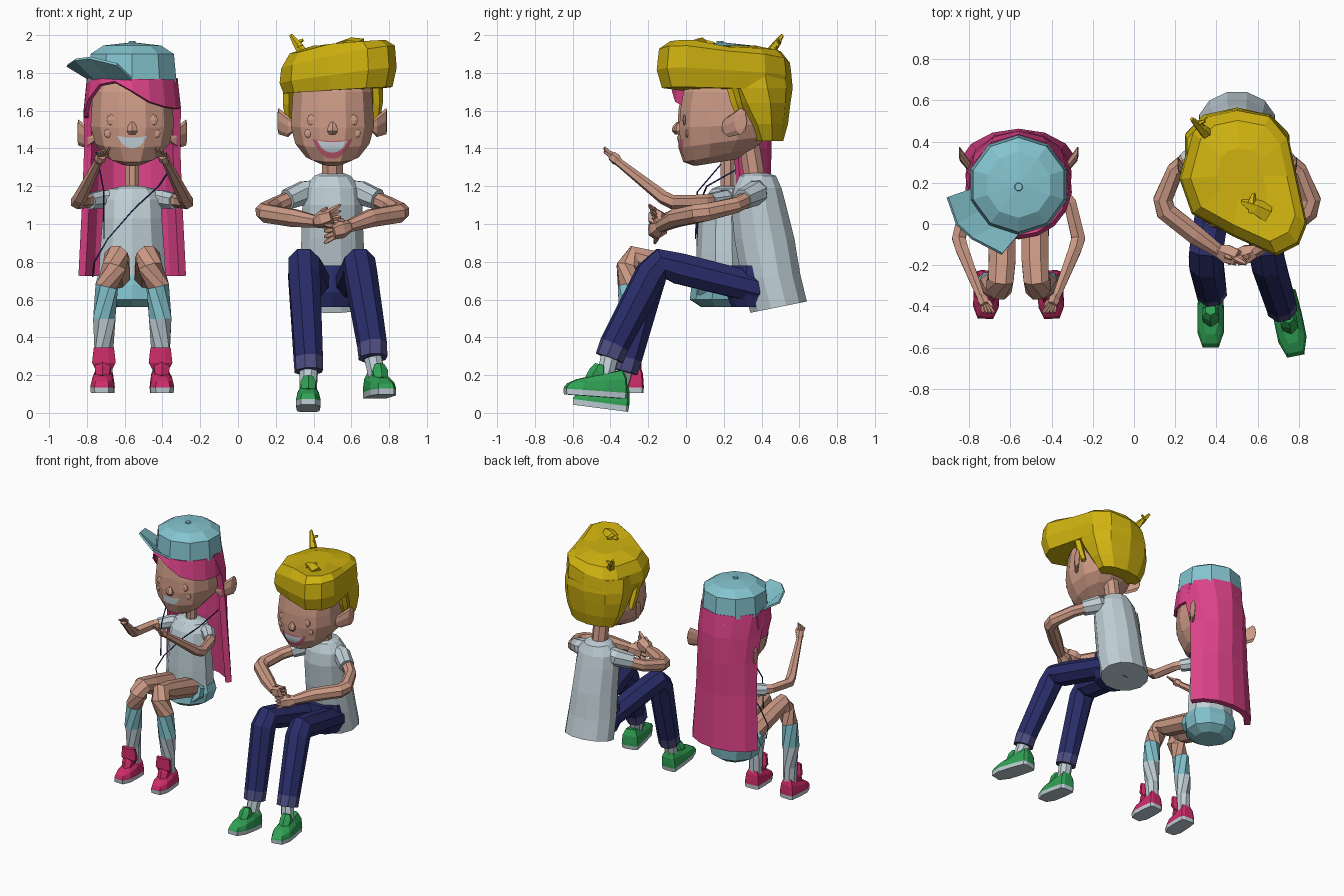
import bpy, bmesh, math
from mathutils import Vector, Matrix
from mathutils.bvhtree import BVHTree

if "Cube" in bpy.data.objects:
    bpy.data.objects.remove(bpy.data.objects["Cube"])

COLOURS = {
    "skin": (0.60, 0.32, 0.235), "pink": (0.72, 0.055, 0.25), "shoe_pink": (0.62, 0.025, 0.14),
    "teal": (0.23, 0.55, 0.62), "pale_grey": (0.52, 0.62, 0.67), "yellow": (0.63, 0.45, 0.005),
    "navy": (0.022, 0.026, 0.14), "cuff_blue": (0.075, 0.075, 0.22), "green": (0.03, 0.36, 0.09),
    "lip_red": (0.52, 0.11, 0.16)}
MATS = {}
for key, c in COLOURS.items():
    MATS[key] = bpy.data.materials.new(key)
    MATS[key].diffuse_color = (*c, 1)


def make(name, verts, faces, mats):
    """mats: one colour name, or one per face"""
    mats = [mats] * len(faces) if isinstance(mats, str) else mats
    used = list(dict.fromkeys(mats))
    me = bpy.data.meshes.new(name)
    me.from_pydata([tuple(v) for v in verts], [], faces)
    for m in used:
        me.materials.append(MATS[m])
    for p, m in zip(me.polygons, mats):
        p.material_index = used.index(m)
    bm = bmesh.new()
    bm.from_mesh(me)
    bmesh.ops.recalc_face_normals(bm, faces=bm.faces)
    bm.to_mesh(me)
    bm.free()
    ob = bpy.data.objects.new(name, me)
    bpy.context.collection.objects.link(ob)
    return ob


def loft(name, rings, mats, closed=True):
    """skin rings of points; mats: one colour, or one per segment"""
    n, k = len(rings[0]), len(rings) - 1
    seg = [mats] * k if isinstance(mats, str) else mats
    verts = [v for r in rings for v in r]
    faces, fm = [], []
    for i in range(k):
        for j in range(n if closed else n - 1):
            a, b = i * n + j, i * n + (j + 1) % n
            faces.append((a, b, b + n, a + n))
            fm.append(seg[i])
    if closed:
        faces += [tuple(range(n)), tuple(range(k * n, k * n + n))]
        fm += [seg[0], seg[-1]]
    return make(name, verts, faces, fm)


def ell(cx, cy, z, rx, ry, tilt=0.0, n=12, p=1.0):
    """horizontal oval; tilt raises z along y, p < 1 squares it"""
    out = []
    for i in range(n):
        a = 2 * math.pi * (i + 0.5) / n
        c, s = math.cos(a), math.sin(a)
        x, y = math.copysign(abs(c) ** p, c) * rx, math.copysign(abs(s) ** p, s) * ry
        out.append((cx + x, cy + y, z + tilt * y))
    return out


def tube(name, pts, radii, mats, n=8):
    pts = [Vector(p) for p in pts]
    rings = []
    for i, p in enumerate(pts):
        t = Vector()
        if i:
            t += (p - pts[i - 1]).normalized()
        if i < len(pts) - 1:
            t += (pts[i + 1] - p).normalized()
        q = t.normalized().to_track_quat('Z', 'Y')
        rings.append([p + q @ Vector((math.cos(2 * math.pi * (j + .5) / n) * radii[i],
                                      math.sin(2 * math.pi * (j + .5) / n) * radii[i], 0)) for j in range(n)])
    return loft(name, rings, mats)


def solidify(ob, t):
    m = ob.modifiers.new("thickness", 'SOLIDIFY')
    m.thickness, m.offset = t, 0


def ball(name, loc, scale, mat, seg=8):
    rings = [ell(loc[0], loc[1], loc[2] + scale[2] * math.sin(a), scale[0] * math.cos(a),
                 scale[1] * math.cos(a), n=seg) for a in (-1.4, -.7, 0, .7, 1.4)]
    return loft(name, rings, mat)


def head(who, cx, cy, ear_y, ear_z, mouth_z):
    h = loft(who + "_head", [
        ell(cx, cy - .04, 1.325, .07, .11, .16), ell(cx, cy - .02, 1.365, .145, .19, .2, p=.9),
        ell(cx, cy, 1.435, .203, .237, .13, p=.88), ell(cx, cy, 1.52, .227, .242, .04, p=.85),
        ell(cx, cy, 1.60, .222, .237, p=.85),
        ell(cx, cy + .01, 1.70, .215, .23, p=.85), ell(cx, cy + .02, 1.80, .17, .18)], "skin")
    bvh = BVHTree.FromPolygons([v.co for v in h.data.vertices], [p.vertices[:] for p in h.data.polygons])

    def front(x, z):
        hit = bvh.ray_cast(Vector((x, -2, z)), Vector((0, 1, 0)))[0]
        return hit.y if hit else cy - .2

    def smile(name, mat, w, z_top, depth, off):
        rows = [[] for _ in range(4)]
        for i in range(9):
            u = i / 4 - 1
            x, zt = cx + u * w, z_top + .01 * u * u
            for k, row in enumerate(rows):
                z = zt - depth * (1 - abs(u) ** 2.5) * k / 3
                row.append((x, front(x, z) - off, z))
        loft(name, rows, mat, closed=False)
    if who == "boy":
        smile("boy_lips", "lip_red", .105, mouth_z + .035, .095, .004)
        smile("boy_teeth", "pale_grey", .082, mouth_z + .028, .055, .008)
    else:
        smile("girl_teeth", "pale_grey", .08, mouth_z + .022, .055, .006)
    # nose, closed eyes, cheeks
    ny = front(cx, 1.5)
    loft(who + "_nose", [ell(cx, ny, 1.475, .02, .015, n=6), ell(cx, ny - .005, 1.492, .032, .026, n=6),
                         ell(cx, ny - .003, 1.515, .028, .024, n=6), ell(cx, ny + .004, 1.54, .01, .01, n=6)], "skin")
    for s in (-1, 1):
        for part, dx, z, r in (("eyelid", .108, 1.55, .03), ("cheek", .128, 1.48, .024)):
            x = cx + s * dx
            ball(f"{who}_{part}", (x, front(x, z) + .004, z), (r, .011, r), "skin")
        # ears flare out and back
        ear = [(.20, -.05, 0, .02), (.235, -.015, 0, .055), (.285, .05, .03, .07), (.29, .06, .03, .045)]
        rings = []
        for dx, dy, dz, r in ear:
            rings.append([(cx + s * dx, ear_y + dy + .5 * r * math.cos(k * math.pi / 4),
                           ear_z + dz + r * math.sin(k * math.pi / 4)) for k in range(8)])
        loft(who + "_ear", rings, "skin")


def hand(name, wrist, direction, side, size=1.0):
    """palm, four fingers and a thumb"""
    w, d, s = Vector(wrist), Vector(direction).normalized(), Vector(side).normalized()
    tube(name + "_palm", [w, w + d * .035 * size, w + d * .075 * size],
         [.025 * size, .038 * size, .032 * size], "skin", 6)
    for i in range(4):
        b, o = w + d * .065 * size, s * (i - 1.5) * size
        tube(name + "_finger", [b + o * .015, b + d * .035 + o * .02, b + d * .06 + o * .025],
             [.011 * size, .011 * size, .007], "skin", 5)
    tube(name + "_thumb", [w + d * .02, w + d * .045 + s * .035 * size, w + d * .07 + s * .042 * size],
         [.014, .013, .008], "skin", 5)


def shoe(name, loc, yaw, pitch, length, width, colour):
    """sole outline from heel to toe, then a wedge-shaped upper"""
    m = Matrix.Translation(loc) @ Matrix.Rotation(yaw, 4, 'Z') @ Matrix.Rotation(pitch, 4, 'X')
    half = [(.28, 0), (.45, .04), (.5, .4), (.5, .75), (.3, 1)]
    line = [(x * width, -y * length) for x, y in half] + [(-x * width, -y * length) for x, y in reversed(half)]

    def ring(shrink, z_heel, z_toe):
        return [m @ Vector((x * shrink, (y + .3 * length) * (.4 + .6 * shrink) - .3 * length,
                            z_heel + (z_toe - z_heel) * min(1, -y / length))) for x, y in line]
    loft(name, [ring(.97, 0, 0), ring(1, .03, .03), ring(.98, .055, .04), ring(.88, .105, .06), ring(.55, .15, .085)],
         ["pale_grey", colour, colour, colour])
    # raised tongue
    tube(name + "_tongue", [m @ Vector((0, -.58 * length, .08)), m @ Vector((0, -.48 * length, .13)),
                            m @ Vector((0, -.45 * length, .17))], [.04, .048, .028], colour, 6)


# ---------------- girl ----------------
GX = -.56
head("girl", GX, .19, .29, 1.455, 1.435)
tube("girl_neck", [(GX, .22, 1.14), (GX, .22, 1.40)], [.04, .04], "skin")
loft("girl_shirt", [ell(GX, .2, .64, .19, .15, n=10), ell(GX, .2, .85, .18, .145, n=10),
                    ell(GX, .2, 1.03, .165, .135, n=10), ell(GX, .21, 1.13, .16, .115, n=10),
                    ell(GX, .22, 1.185, .13, .085, n=10), ell(GX, .22, 1.2, .06, .05, n=10)], "pale_grey")
loft("girl_shorts", [ell(GX, .19, .56, .11, .11, n=10), ell(GX, .19, .60, .18, .17, n=10),
                     ell(GX, .2, .68, .205, .17, n=10), ell(GX, .2, .73, .19, .155, n=10)], "teal")
for s in (-1, 1):
    def P(dx, y, z):
        return (GX + s * dx, y, z)
    tube("girl_sleeve", [P(.08, .22, 1.135), P(.16, .2, 1.13), P(.225, .13, 1.12)], [.05, .052, .044], "pale_grey")
    tube("girl_arm", [P(.17, .2, 1.13), P(.25, .1, 1.12), P(.29, -.07, 1.115), P(.275, -.12, 1.14),
                      P(.18, -.36, 1.33)], [.036, .036, .038, .036, .022], "skin", 6)
    hand("girl_hand", P(.18, -.35, 1.325), (-s * .25, -.6, .5), (-s, 0, .4), .8)
    tube("girl_short_leg", [P(.09, .2, .66), P(.095, .08, .70)], [.095, .08], "teal")
    tube("girl_leg", [P(.08, .2, .69), P(.08, -.18, .795), P(.085, -.27, .825), P(.095, -.305, .77),
                      P(.135, -.30, .67), P(.148, -.295, .50), P(.15, -.285, .34), P(.15, -.28, .17)],
         [.075, .07, .066, .068, .062, .064, .052, .046],
         ["skin"] * 4 + ["teal"] + ["pale_grey"] * 2)
    shoe("girl_shoe", P(.15, -.225, .105), s * .05, 0, .235, .125, "shoe_pink")
    # flap standing up in front of the ankle
    loft("girl_shoe_flap", [ell(GX + s * .15, -.335, .235, .05, .02, n=8), ell(GX + s * .15, -.34, .265, .068, .028, n=8),
                            ell(GX + s * .15, -.345, .345, .058, .02, n=8)], "shoe_pink")


def arc(cx, cy, rx, ry, z, deg, n=7, front=1):
    """open arc centred on the back (front = 1) or the face (front = -1)"""
    out = []
    for i in range(n):
        a = math.radians(deg) * (2 * i / (n - 1) - 1)
        out.append((cx + rx * math.sin(a), cy + front * ry * math.cos(a), z))
    return out


# long back hair and swept fringe
solidify(loft("girl_long_hair", [
    arc(GX, .19, .222, .222, 1.77, 100), arc(GX, .2, .237, .23, 1.60, 85), arc(GX, .22, .24, .21, 1.40, 78),
    arc(GX, .24, .25, .185, 1.15, 78), arc(GX, .265, .272, .175, .725, 78)], "pink", closed=False), .045)
top = arc(GX, .185, .232, .232, 1.765, 105, 11, -1)
low = arc(GX, .18, .25, .245, 0, 105, 11, -1)
drop = [1.56, 1.57, 1.66, 1.735, 1.75, 1.70, 1.645, 1.62, 1.61, 1.61, 1.61]
solidify(loft("girl_fringe", [top, [(x, y, z) for (x, y, _), z in zip(low, drop)]], "pink", closed=False), .02)

# cap with turned brim
loft("cap_crown", [ell(GX, .19, 1.75, .247, .244, n=10), ell(GX, .19, 1.90, .232, .23, n=10),
                   ell(GX, .19, 1.945, .16, .16, n=10), ell(GX, .19, 1.96, .02, .02, n=10)], "teal")
loft("cap_button", [ell(GX, .18, 1.955, .022, .022, n=8), ell(GX, .18, 1.97, .018, .018, n=8)], "teal")
inner = [(-.79, .17, 1.77), (-.75, .06, 1.76), (-.66, -.01, 1.755), (-.55, -.04, 1.755)]
outer = [(-.905, .13, 1.84), (-.86, .0, 1.87), (-.785, -.07, 1.88), (-.64, -.145, 1.845)]
solidify(loft("cap_brim", [inner, outer], "teal", closed=False), .015)

# earphone cord
for path in ([(-.36, .27, 1.29), (-.42, .11, 1.2), (-.55, .06, 1.08), (-.69, .06, .92), (-.76, .06, .80), (-.77, .1, .72)],
             [(-.75, .24, 1.38), (-.71, .06, 1.17), (-.71, .05, .92)]):
    tube("earphone_cord", path, [.0045] * len(path), "navy", 4)

# ---------------- boy ----------------
BX = .5
head("boy", BX, .2, .24, 1.515, 1.405)
tube("boy_neck", [(BX, .37, 1.2), (BX, .33, 1.45)], [.06, .058], "skin")
loft("boy_shirt", [ell(BX, .49, .56, .19, .155, .2), ell(BX, .45, .72, .185, .16, .1), ell(BX, .415, .92, .17, .165),
                   ell(BX, .385, 1.10, .165, .15), ell(BX, .38, 1.19, .155, .13), ell(BX, .38, 1.255, .1, .1),
                   ell(BX, .37, 1.27, .06, .06)], "pale_grey")
for s in (-1, 1):
    def P(dx, y, z):
        return (BX + s * dx, y, z)
    tube("boy_sleeve", [P(.06, .38, 1.185), P(.15, .37, 1.165), P(.24, .30, 1.13)], [.055, .066, .056], "pale_grey")
    tube("boy_arm", [P(.17, .37, 1.155), P(.30, .26, 1.10), P(.36, .12, 1.065), P(.345, .06, 1.055),
                     P(.2, -.055, 1.03), P(.085, -.135, 1.0 - s * .012)], [.044, .044, .05, .052, .05, .034], "skin")
    hand("boy_hand", P(.09, -.13, 1.0 - s * .012), (-s * .8, -.3, -.25 * s), (0, -.3, 1), 1.35)

# jeans, socks, shoes
loft("boy_seat", [ell(BX, .37, .56, .13, .13, n=10), ell(BX, .36, .64, .165, .15, n=10), ell(BX, .36, .78, .15, .12, n=10)], "navy")
LEGS = [("left", [(.43, .425, .65), (.42, .38, .66), (.365, -.04, .765), (.35, -.13, .79), (.35, -.185, .73),
                  (.372, -.31, .29), (.375, -.33, .22), (.37, -.37, .07)]),
        ("right", [(.57, .425, .65), (.58, .38, .66), (.635, -.04, .765), (.643, -.13, .79), (.65, -.185, .73),
                   (.71, -.38, .36), (.715, -.405, .29), (.745, -.44, .14)])]
for side, pts in LEGS:
    tube(f"boy_{side}_leg", pts[:7], [.06, .085, .088, .088, .09, .08, .078], ["navy"] * 5 + ["cuff_blue"])
    tube(f"boy_{side}_sock", pts[6:], [.05, .045], "pale_grey")
shoe("boy_left_shoe", (.372, -.305, .005), 0, -.13, .30, .13, "green")
shoe("boy_right_shoe", (.72, -.32, .075), .2, -.07, .33, .14, "green")

# hair: lower back mass, then the big swept top
loft("boy_back_hair", [ell(BX, .43, 1.44, .185, .085, n=10), ell(BX, .415, 1.53, .23, .125, n=10),
                       ell(BX, .385, 1.64, .255, .168, n=10, p=.85), ell(BX, .36, 1.72, .265, .205, n=10, p=.9),
                       ell(BX, .35, 1.82, .255, .205, n=10)], "yellow")
for s in (-1, 1):
    tube("boy_sideburn", [(BX + s * .237, .24, 1.74), (BX + s * .237, .265, 1.64), (BX + s * .23, .30, 1.54)],
         [.03, .03, .02], "yellow", 5)
outline = [(.28, .45), (.36, .53), (.5, .56), (.66, .53), (.75, .42), (.79, .23), (.84, 0), (.8, -.1),
           (.69, -.155), (.48, -.06), (.28, .05), (.22, .22)]


def hair_ring(k, z, slope, quiff=0.0):
    """outline scaled about the crown; quiff lifts the front"""
    return [(.52 + (x - .52) * k, .24 + (y - .24) * k,
             z + slope * (x - .5) - slope * .3 * (y - .2) + (quiff if y < .03 else 0)) for x, y in outline]


loft("boy_top_hair", [hair_ring(.93, 1.705, .05), hair_ring(1, 1.78, .12), hair_ring(.97, 1.87, .16, .01),
                      hair_ring(.82, 1.92, .06, .03), hair_ring(.4, 1.945, .0)], "yellow")
# loose tufts
tube("boy_crown_tuft", [(.35, .44, 1.90), (.31, .48, 1.955), (.28, .51, 2.0)], [.03, .02, .01], "yellow", 5)
tube("boy_crown_tuft", [(.33, .46, 1.93), (.31, .49, 1.96), (.345, .50, 1.975)], [.025, .016, .008], "yellow", 5)
tube("boy_front_tuft", [(.65, .05, 1.935), (.59, .08, 1.95), (.52, .11, 1.95)], [.05, .04, .01], "yellow", 5)
tube("boy_front_tuft", [(.58, .06, 1.94), (.57, .10, 1.955), (.58, .15, 1.955)], [.03, .025, .008], "yellow", 5)

for m in bpy.data.materials:
    if m.users and not m.is_grease_pencil:
        m.use_nodes = True
        m.node_tree.nodes["Principled BSDF"].inputs["Base Color"].default_value = m.diffuse_color
